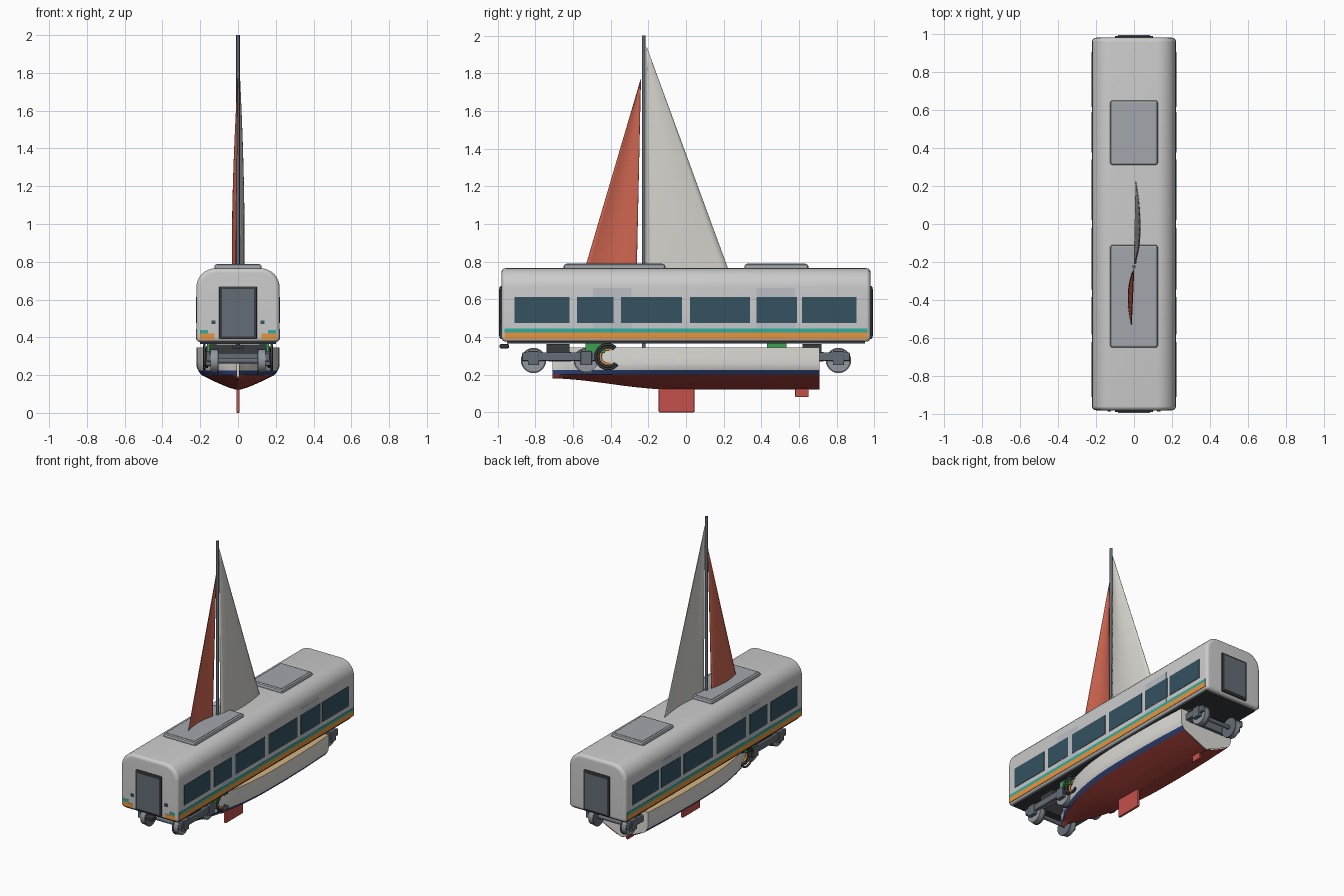
import bpy, bmesh, math
from mathutils import Vector

if "Cube" in bpy.data.objects:
    bpy.data.objects.remove(bpy.data.objects["Cube"])

def mat(name, r, g, b):
    m = bpy.data.materials.new(name)
    m.diffuse_color = (r, g, b, 1)
    m.use_nodes = True
    m.node_tree.nodes["Principled BSDF"].inputs["Base Color"].default_value = m.diffuse_color
    return m

SHELL = mat("shell", .72, .72, .71)
GLASS = mat("glass", .035, .085, .12)
DOOR = mat("door_grey", .5, .53, .56)
ROOF = mat("roof_grey", .36, .39, .42)
DARK = mat("dark", .04, .045, .05)
STEEL = mat("steel", .13, .15, .18)
WHEEL = mat("wheel_grey", .28, .31, .34)
ORANGE = mat("orange", .8, .3, .05)
TEAL = mat("teal", .03, .42, .34)
GREEN = mat("green", .05, .35, .08)
RED = mat("hull_red", .36, .05, .04)
FIN = mat("fin_red", .55, .08, .07)
SAILRED = mat("sail_red", .62, .13, .08)
SAIL = mat("sail_white", .66, .65, .6)
HULL = mat("hull_white", .72, .71, .67)
NAVY = mat("navy", .03, .06, .2)
TAN = mat("deck_tan", .65, .45, .22)

def add(name, verts, faces, m, smooth=True):
    me = bpy.data.meshes.new(name)
    me.from_pydata(verts, [], faces)
    bm = bmesh.new()
    bm.from_mesh(me)
    bmesh.ops.recalc_face_normals(bm, faces=bm.faces[:])
    bm.to_mesh(me)
    bm.free()
    o = bpy.data.objects.new(name, me)
    bpy.context.collection.objects.link(o)
    me.materials.append(m)
    if smooth:
        bpy.context.view_layer.objects.active = o
        bpy.ops.object.select_all(action='DESELECT')
        o.select_set(True)
        bpy.ops.object.shade_smooth_by_angle(angle=math.radians(35))
    return o

def box(name, x, y, z, m, bevel=0):
    v = [(a, b, c) for a in x for b in y for c in z]
    f = [(0, 1, 3, 2), (4, 6, 7, 5), (0, 4, 5, 1), (2, 3, 7, 6), (0, 2, 6, 4), (1, 5, 7, 3)]
    o = add(name, v, f, m, False)
    if bevel:
        b = o.modifiers.new("bevel", 'BEVEL')
        b.width, b.segments = bevel, 2
    return o

def grid(name, rows, m, closed=False):
    n = len(rows[0])
    faces = [(i*n+j, i*n+(j+1) % n, (i+1)*n+(j+1) % n, (i+1)*n+j)
             for i in range(len(rows)-1) for j in range(n if closed else n-1)]
    if closed:
        faces += [tuple(range(n)), tuple(range((len(rows)-1)*n, len(rows)*n))]
    return add(name, [p for r in rows for p in r], faces, m)

def cyl(name, a, b, r, m, seg=24):
    a, b = Vector(a), Vector(b)
    q = (b-a).to_track_quat('Z', 'Y')
    ring = [q @ Vector((r*math.cos(t), r*math.sin(t), 0)) for t in [2*math.pi*i/seg for i in range(seg)]]
    return grid(name, [[c+p for p in ring] for c in (a, b)], m, True)

# carriage shell: rounded cross-section, ends rounded by shrinking rings
def section(y, s):
    pts = []
    for cx, cz, r, a0 in ((.20, .395, .02, -90), (.12, .665, .1, 0), (-.12, .665, .1, 90), (-.20, .395, .02, 180)):
        for i in range(9):
            a = math.radians(a0 + 90*i/8)
            px, pz = cx + r*math.cos(a), cz + r*math.sin(a)
            pts.append((px*(1-s/.22), y, .57+(pz-.57)*(1-s/.195)))
    return pts

R = .022
arc = [(.98-R+R*math.sin(math.radians(a)), R*(1-math.cos(math.radians(a)))) for a in range(0, 91, 15)]
grid("carriage_shell", [section(-y, s) for y, s in reversed(arc)] + [section(y, s) for y, s in arc], SHELL, True)
box("carriage_floor", (-.2, .2), (-.95, .95), (.365, .377), DARK)

# side stripes, windows and doors
for sx in (-1, 1):
    def panel(name, y, z, m, t):
        box(name, sorted((sx*.21, sx*(.22+t))), y, z, m)
    panel("orange_stripe", (-.965, .965), (.388, .424), ORANGE, .002)
    panel("teal_stripe", (-.965, .965), (.424, .444), TEAL, .002)
    for y in (-.495, .375):
        panel("side_door", (y, y+.205), (.444, .66), DOOR, .001)
    for y in ((-.91, -.62), (-.58, -.385), (-.345, -.02), (.02, .34), (.375, .59), (.615, .905)):
        panel("window", y, (.475, .613), GLASS, .003)
    fx = sorted((sx*.125, sx*.2))
    box("front_orange_stripe", fx, (-.982, -.95), (.388, .42), ORANGE)
    box("front_teal_stripe", sorted((sx*.16, sx*.2)), (-.982, -.95), (.42, .44), TEAL)
    box("headlight", sorted((sx*.12, sx*.14)), (-.985, -.95), (.47, .49), GLASS)

# end doors, couplers and roof units
for sy in (-1, 1):
    box("end_door", (-.1, .1), sorted((sy*.96, sy*.99)), (.39, .67), DARK, .005)
    box("end_door_panel", (-.085, .085), sorted((sy*.98, sy*.993)), (.405, .655), STEEL)
box("coupler", (-.03, .03), (-.99, -.94), (.34, .362), DARK, .006)
for y in ((-.65, -.11), (.31, .65)):
    box("roof_unit", (-.125, .125), y, (.755, .787), ROOF, .012)
    box("roof_unit_cover", (-.11, .11), (y[0]+.015, y[1]-.015), (.77, .789), ROOF)

# bogies with wheels, axles, side beams and springs
for c in (-.67, .67):
    s = 1 if c > 0 else -1
    box("bogie_bolster", (-.15, .15), (c-.07, c+.05) if c < 0 else (c-.05, c+.05), (.315, .362), DARK)
    box("bogie_cross_beam", (-.14, .14), (c-.06, c+.06), (.27, .32), STEEL)
    for dy in (-.14, .14):
        cyl("axle", (-.14, c+dy, .275), (.14, c+dy, .275), .014, STEEL, 12)
        for sx in (-1, 1):
            cyl("wheel", (sx*.11, c+dy, .275), (sx*.145, c+dy, .275), .062, WHEEL, 28)
            cyl("wheel_flange", (sx*.103, c+dy, .275), (sx*.112, c+dy, .275), .067, STEEL, 28)
            box("axle_box", sorted((sx*.145, sx*.172)), (c+dy-.03, c+dy+.03), (.25, .325), STEEL, .005)
    for sx in (-1, 1):
        box("bogie_side_beam", sorted((sx*.145, sx*.168)), (c-.2, c+.2), (.272, .318), STEEL, .006)
        box("green_case", sorted((sx*.115, sx*.165)), sorted((s*.43, s*.535)), (.315, .37), GREEN)

# hoses hanging beside the bow
for sx in (-1, 1):
    for k, (r, m) in enumerate(((.065, DARK), (.052, DARK), (.04, ORANGE))):
        cu = bpy.data.curves.new("hose", 'CURVE')
        cu.dimensions, cu.bevel_depth, cu.bevel_resolution = '3D', .007, 2
        sp = cu.splines.new('POLY')
        sp.points.add(16)
        for i, p in enumerate(sp.points):
            a = math.radians(50+270*i/16)
            p.co = (sx*(.178-.014*k), -.415+r*math.cos(a), .295+r*math.sin(a), 1)
        cu.materials.append(m)
        bpy.context.collection.objects.link(bpy.data.objects.new("hose", cu))

# boat hull stations: y, half width, keel height
raw = [(-.71, .006, .18), (-.6, .075, .174), (-.45, .14, .157), (-.3, .182, .137), (-.15, .207, .123),
       (0, .218, .12), (.25, .221, .12), (.5, .216, .12), (.71, .205, .12)]
st = []
for i in range(len(raw)-1):
    for k in range(4):
        t = k/4
        p = [raw[max(0, min(len(raw)-1, i+d))] for d in (-1, 0, 1, 2)]
        q = [.5*(2*b+(c-a)*t+(2*a-5*b+4*c-d)*t*t+(3*b-a-3*c+d)*t**3) for a, b, c, d in zip(*p)]
        st.append((p[1][0]+(p[2][0]-p[1][0])*t, q[1], q[2]))
st.append(raw[-1])
wide = lambda w, z: w*(1 if z > .26 else 1-.13*((.26-z)/.06)**2)

def half(f, s):
    return [(s*x, y, z) for x, y, z in f]

for s in (-1, 1):
    grid("hull_side", [half([(wide(w, z), y, z) for z in (.345, .29, .26, .24, .225)], s) for y, w, k in st], HULL)
    grid("hull_waterline", [half([(wide(w, z), y, z) for z in (.225, .212, .2)], s) for y, w, k in st], NAVY)
    grid("hull_bottom", [half([(w*.87*u, y, k+(.2-k)*u**1.25) for u in (1, .75, .5, .25, 0)], s)
                         for y, w, k in st], RED)
grid("boat_deck", [[(-w, y, .345), (w, y, .345)] for y, w, k in st], TAN)
W = raw[-1][1]
edge = [(wide(W, z), .71, z) for z in (.345, .26, .24, .225, .2)]
edge += [(0, .71, .12)] + [(-x, y, z) for x, y, z in reversed(edge)]
add("transom", edge, [tuple(range(len(edge)))], HULL, False)

# keel, rudder and mast
box("keel_fin", (-.009, .009), (-.145, .045), (0, .135), FIN, .005)
box("rudder", (-.008, .008), (.58, .652), (.08, .135), FIN, .005)
cyl("mast", (0, -.225, .3), (0, -.225, 2), .0095, STEEL, 16)

# bellied sails, continued down into the carriage
def sail(name, top, luff, clew, belly, x0, m):
    rows = []
    for i in range(17):
        v = i/16
        row = []
        for j in range(13):
            u = j/12
            a = [t+(l-t)*v for t, l in zip(top, luff)]
            b = [t+(c-t)*v for t, c in zip(top, clew)]
            row.append((x0*v+belly*math.sin(math.pi*u)*math.sin(math.pi*min(v*.75+.02, 1)),
                        a[0]+(b[0]-a[0])*u, a[1]+(b[1]-a[1])*u))
        rows.append(row)
    o = grid(name, rows, m)
    mod = o.modifiers.new("thickness", 'SOLIDIFY')
    mod.thickness, mod.offset = .003, 0

sail("main_sail", (-.209, 1.94), (-.209, .5), (.32, .5), .025, .012, SAIL)
sail("jib_sail", (-.24, 1.77), (-.266, .55), (-.6, .55), -.02, -.016, SAILRED)
